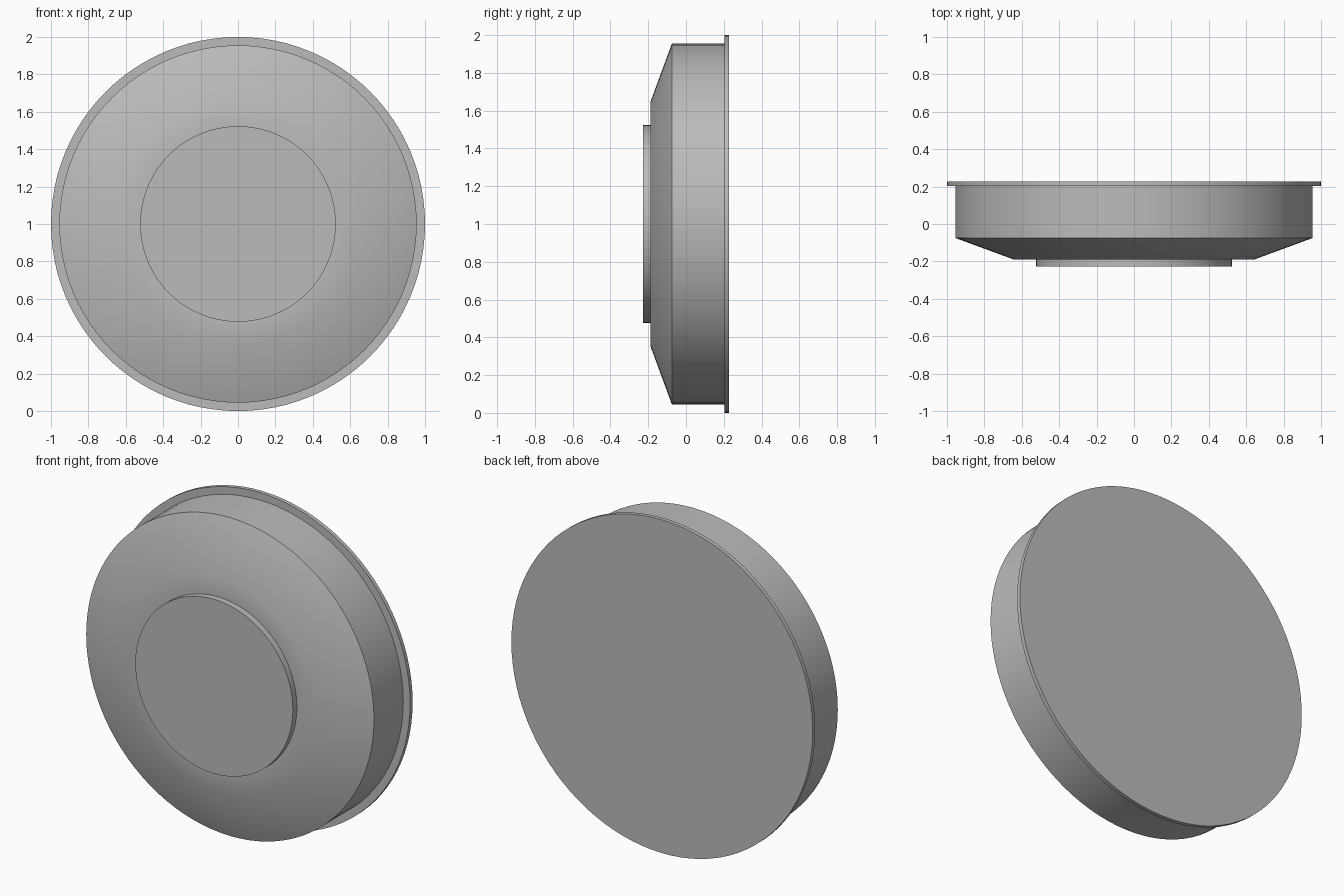
import bpy
import bmesh
from math import radians
from mathutils import Matrix, Vector

SEGMENTS = 96

cube = bpy.data.objects.get("Cube")
if cube:
    bpy.data.objects.remove(cube, do_unlink=True)

grey = bpy.data.materials.new("plain grey")
grey.use_nodes = True
colour = (0.5, 0.5, 0.5, 1)
grey.diffuse_color = colour
grey.node_tree.nodes["Principled BSDF"].inputs["Base Color"].default_value = colour


def turned_part(name, profile):
    """Spin (radius, y) points round the y axis, starting and ending on it."""
    bm = bmesh.new()
    verts = [bm.verts.new((r, y, 0)) for r, y in profile]
    edges = [bm.edges.new(pair) for pair in zip(verts, verts[1:])]
    bmesh.ops.spin(bm, geom=verts + edges, cent=(0, 0, 0), axis=(0, 1, 0),
                   angle=radians(360), steps=SEGMENTS)
    bmesh.ops.remove_doubles(bm, verts=bm.verts, dist=0.0001)
    bmesh.ops.recalc_face_normals(bm, faces=bm.faces)
    bmesh.ops.transform(bm, matrix=Matrix.Translation(Vector((0, 0, 1))), verts=bm.verts)
    mesh = bpy.data.meshes.new(name)
    bm.to_mesh(mesh)
    bm.free()
    mesh.materials.append(grey)
    obj = bpy.data.objects.new(name, mesh)
    bpy.context.collection.objects.link(obj)
    bpy.ops.object.select_all(action="DESELECT")
    obj.select_set(True)
    bpy.context.view_layer.objects.active = obj
    bpy.ops.object.shade_smooth_by_angle(angle=radians(30))
    return obj


# One closed body: raised centre disc, bevelled face, drum wall and back rim
turned_part("round_housing", [
    (0, -0.227), (0.523, -0.227),
    (0.523, -0.189), (0.645, -0.189),
    (0.955, -0.075), (0.955, 0.203),
    (1, 0.203), (1, 0.227), (0, 0.227),
])
